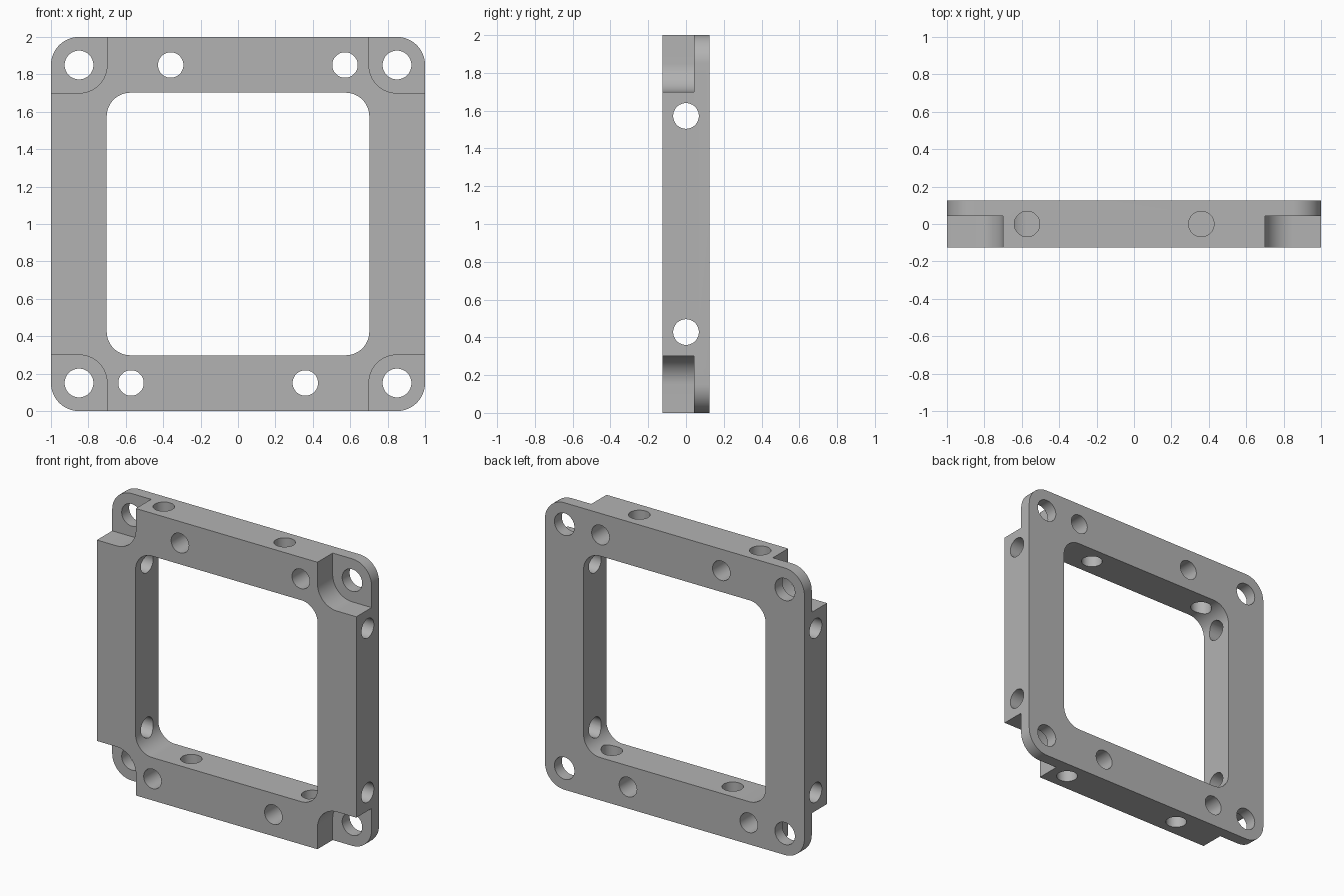
import bpy, bmesh, math
from mathutils import Matrix, Vector

cube = bpy.data.objects.get("Cube")
if cube:
    bpy.data.objects.remove(cube, do_unlink=True)

HALF_DEPTH = 0.125      # half thickness of the frame
FLANGE_Y = 0.043        # front of the thin rear flange
INNER = 0.702           # half width of the opening
CORNER = 0.85           # corner hole offset, also the corner arc centre
CORNER_R = 0.15
BOLT_R = 0.068
FAR, NEAR = 0.572, 0.36  # bolt positions along the bars


def rounded_prism(bm, cx, cz, half, radius, y0, y1, steps=16):
    """Square with rounded corners in the xz plane, extruded along y."""
    verts = []
    for quarter, (sx, sz) in enumerate(((1, 1), (-1, 1), (-1, -1), (1, -1))):
        for i in range(steps + 1):
            a = (quarter + i / steps) * math.pi / 2
            x = cx + sx * (half - radius) + radius * math.cos(a)
            z = cz + sz * (half - radius) + radius * math.sin(a)
            verts.append(bm.verts.new((x, y0, z)))
    face = bm.faces.new(verts)
    top = bmesh.ops.extrude_face_region(bm, geom=[face])["geom"]
    moved = [v for v in top if isinstance(v, bmesh.types.BMVert)]
    bmesh.ops.translate(bm, verts=moved, vec=(0, y1 - y0, 0))


def drill(bm, centre, axis, radius, length):
    """Round cutter along the given axis."""
    turn = Vector(axis).to_track_quat('Z', 'Y').to_matrix().to_4x4()
    bmesh.ops.create_cone(bm, cap_ends=True, segments=48, radius1=radius,
                          radius2=radius, depth=length,
                          matrix=Matrix.Translation(centre) @ turn)


def finish(bm, name):
    bmesh.ops.recalc_face_normals(bm, faces=bm.faces)
    mesh = bpy.data.meshes.new(name)
    bm.to_mesh(mesh)
    bm.free()
    obj = bpy.data.objects.new(name, mesh)
    bpy.context.collection.objects.link(obj)
    return obj


def cut(target, cutter):
    cutter.hide_render = True
    mod = target.modifiers.new("cut", 'BOOLEAN')
    mod.operation = 'DIFFERENCE'
    mod.solver = 'EXACT'
    mod.object = cutter
    bpy.context.view_layer.objects.active = target
    bpy.ops.object.modifier_apply(modifier=mod.name)
    bpy.data.objects.remove(cutter, do_unlink=True)


# Outer block
bm = bmesh.new()
rounded_prism(bm, 0, 1, 1, CORNER_R, -HALF_DEPTH, HALF_DEPTH)
frame = finish(bm, "mounting_frame")

# Central opening and the four corner pockets
bm = bmesh.new()
rounded_prism(bm, 0, 1, INNER, 0.127, -0.3, 0.3)
for sx in (-1, 1):
    for sz in (-1, 1):
        rounded_prism(bm, sx * 1.2, 1 + sz * 1.2, 0.5, CORNER_R, -0.3, FLANGE_Y)
cut(frame, finish(bm, "pocket_cutter"))

# Corner holes, face bolt holes and edge bolt holes
bm = bmesh.new()
for s in (-1, 1):
    for sx in (-1, 1):
        drill(bm, (sx * CORNER, 0, 1 + s * CORNER), (0, 1, 0), 0.077, 0.6)
        # Holes through the left and right bars
        drill(bm, (sx * 0.88, 0, 1 + s * FAR), (1, 0, 0), BOLT_R, 0.44)
    # Face and vertical holes alternate between the top and bottom bars
    for x_face, x_edge in ((-s * NEAR, s * NEAR), (s * FAR, -s * FAR)):
        drill(bm, (x_face, 0, 1 + s * CORNER), (0, 1, 0), BOLT_R, 0.6)
        drill(bm, (x_edge, 0, 1 + s * 0.88), (0, 0, 1), BOLT_R, 0.44)
cut(frame, finish(bm, "hole_cutter"))

# Plain grey finish
grey = bpy.data.materials.new("plain_grey")
grey.use_nodes = True
colour = (0.45, 0.45, 0.45, 1)
grey.diffuse_color = colour
grey.node_tree.nodes["Principled BSDF"].inputs["Base Color"].default_value = colour
frame.data.materials.clear()
frame.data.materials.append(grey)

bpy.ops.object.select_all(action='DESELECT')
frame.select_set(True)
bpy.context.view_layer.objects.active = frame
bpy.ops.object.shade_smooth_by_angle(angle=math.radians(30))
